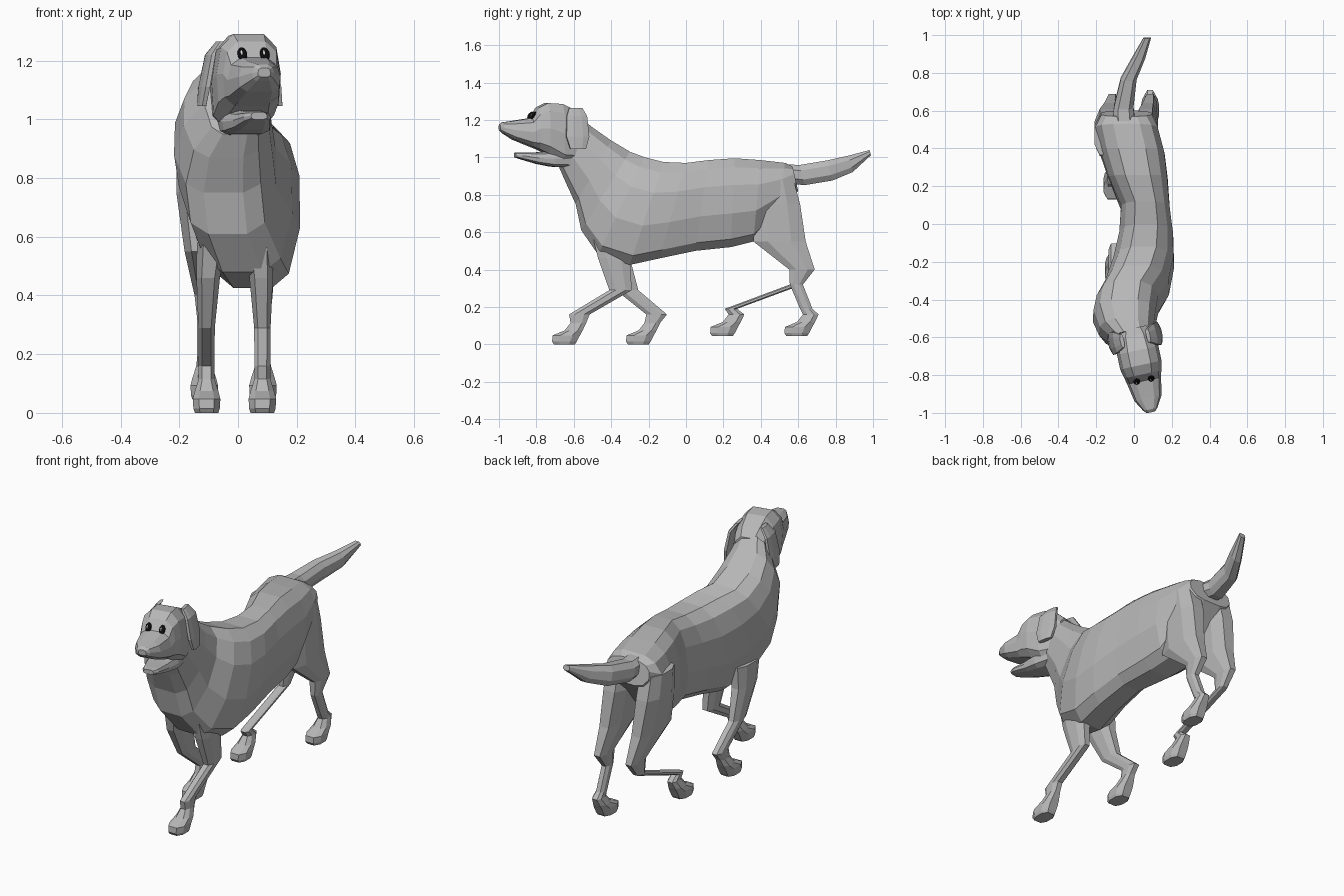
import bpy, bmesh, math
from mathutils import Vector, Matrix

if "Cube" in bpy.data.objects:
    bpy.data.objects.remove(bpy.data.objects["Cube"])


def material(name, rgb):
    m = bpy.data.materials.new(name)
    m.diffuse_color = (*rgb, 1)
    m.use_nodes = True
    m.node_tree.nodes["Principled BSDF"].inputs["Base Color"].default_value = m.diffuse_color
    return m


COAT = material("grey coat", (0.48, 0.48, 0.48))
BLACK = material("eye black", (0.004, 0.004, 0.004))
WHITE = material("eye glint", (0.75, 0.75, 0.75))

# Cross-section templates: (x -1..1, height 0..1), right half, mirrored to a closed ring
BODY_HALF = [(0.42, 1), (0.78, 0.9), (0.98, 0.7), (1, 0.38), (0.76, 0.09), (0.4, 0)]
HEAD_HALF = [(0.48, 1), (0.86, 0.84), (1, 0.5), (0.94, 0.14), (0.6, 0)]
OCT = [(1, .45), (.55, 1), (-.55, 1), (-1, .45), (-1, -.45), (-.55, -1), (.55, -1), (1, -.45)]


def closed(half):
    return half + [(-x, h) for x, h in reversed(half)]


def loft(name, rings, mat=COAT):
    """Skin a list of equal-length point rings and cap both ends."""
    bm = bmesh.new()
    vs = [[bm.verts.new(p) for p in r] for r in rings]
    n = len(vs[0])
    for a, b in zip(vs, vs[1:]):
        for i in range(n):
            j = (i + 1) % n
            bm.faces.new((a[i], a[j], b[j], b[i]))
    bm.faces.new(vs[0])
    bm.faces.new(vs[-1])
    bmesh.ops.recalc_face_normals(bm, faces=bm.faces)
    me = bpy.data.meshes.new(name)
    bm.to_mesh(me)
    bm.free()
    me.materials.append(mat)
    ob = bpy.data.objects.new(name, me)
    bpy.context.collection.objects.link(ob)
    return ob


# Torso and neck: slanted sections (y top, y bottom, centre x, half width, z top, z bottom)
torso = [
    (-.57, -.68, -.01, .105, 1.215, .95),
    (-.50, -.645, -.04, .145, 1.16, .87),
    (-.40, -.59, -.05, .168, 1.09, .75),
    (-.30, -.56, -.035, .166, 1.03, .61),
    (-.22, -.47, .015, .17, 1.00, .48),
    (-.12, -.30, .05, .162, .975, .425),
    (.00, -.14, .064, .145, .97, .46),
    (.12, .05, .06, .13, .985, .50),
    (.26, .24, .02, .158, .995, .52),
    (.40, .36, -.01, .172, .985, .55),
    (.53, .48, -.04, .168, .97, .68),
    (.57, .60, -.04, .135, .95, .82),
]
loft("torso", [[(cx + w * x, yb + (yt - yb) * h, zb + (zt - zb) * h) for x, h in closed(BODY_HALF)]
               for yt, yb, cx, w, zt, zb in torso])


# Limbs: horizontal octagonal sections (x, y, z, half x, half y)
def limb(name, rings):
    return loft(name, [[(x + hx * a, y + hy * b, z) for a, b in OCT] for x, y, z, hx, hy in rings])


def foot(x, y, z):
    """Pastern and paw, from the narrow ankle down to the sole."""
    return [(x, y + .055, z + .115, .027, .042), (x, y + .03, z + .075, .040, .048),
            (x, y - .01, z + .048, .047, .073), (x, y - .02, z + .015, .045, .066),
            (x, y - .02, z, .04, .056)]


def front_leg(name, x, top_x, elbow_y, knee_y, paw_y):
    limb(name, [(top_x, -.40, .58, .05, .10), (x * .95, -.385, .46, .04, .085),
                (x, elbow_y, .29, .028, .06), (x, knee_y, .16, .027, .055)]
         + foot(x, paw_y, 0))


front_leg("front_leg_right", .083, .07, -.35, -.57, -.63)
front_leg("front_leg_left", -.107, -.09, -.315, -.157, -.235)


def hind_leg(name, x, hip_x, shank_y, paw_y):
    limb(name, [(hip_x, .47, .88, .065, .105), (hip_x, .485, .75, .065, .125),
                ((x + hip_x) / 2, .50, .55, .052, .14), (x, .62, .40, .033, .068),
                (x, .59, .32, .024, .035), (x, shank_y, .19, .024, .033)]
         + foot(x, paw_y, .045))


hind_leg("hind_leg_right", .085, .062, .643, .612)
hind_leg("hind_leg_left", -.115, -.145, .24, .215)

# Tail: upright sections swept backwards and sideways
tail = [(-.05, .50, .915, .06, .05), (-.055, .62, .905, .052, .054), (-.028, .77, .93, .042, .054),
        (.025, .88, .965, .034, .044), (.07, .985, 1.025, .02, .014)]
loft("tail", [[(x + hx * a, y + hz * b * -.25, z + hz * b) for a, b in OCT] for x, y, z, hx, hz in tail])

# Head parts live in a frame turned about z: side, forward, height
TURN = math.radians(12)


def head_point(side, fwd, z):
    return Vector((.005 + side * math.cos(TURN) + fwd * math.sin(TURN),
                   -.60 + side * math.sin(TURN) - fwd * math.cos(TURN), z))


def head_loft(name, rings):
    return loft(name, [[head_point(w * x, f, zb + (zt - zb) * h) for x, h in closed(HEAD_HALF)]
                       for f, w, zt, zb in rings])


# Skull and upper muzzle (forward, half width, z top, z bottom)
head_loft("head", [(-.05, .08, 1.205, 1.00), (-.01, .10, 1.245, .97), (.07, .112, 1.285, .97),
                   (.15, .112, 1.29, 1.02), (.20, .100, 1.265, 1.045), (.235, .092, 1.21, 1.058),
                   (.33, .073, 1.195, 1.095), (.39, .038, 1.187, 1.13), (.406, .022, 1.175, 1.145)])
head_loft("lower_jaw", [(.02, .085, 1.05, .945), (.12, .085, 1.035, .95), (.20, .066, 1.027, .965),
                        (.29, .047, 1.027, .99), (.322, .028, 1.025, 1.00)])

# Ears: thin hanging flaps close to the skull (height, side offset, thickness, half depth)
for side, name in ((-1, "ear_left"), (1, "ear_right")):
    flap = [(1.265, .070, .010, .035), (1.22, .103, .012, .055),
            (1.11, .124, .014, .062), (1.045, .133, .012, .042)]
    loft(name, [[head_point(side * (s + t * a), .005 + d * b, z) for a, b in OCT] for z, s, t, d in flap])


# Eyes: flattened balls lying on the sloping brow, each with a small glint
def ball(name, loc, size, mat):
    bm = bmesh.new()
    frame = (Matrix.Translation(loc) @ Matrix.Rotation(TURN, 4, 'Z')
             @ Matrix.Rotation(math.radians(-30), 4, 'X') @ Matrix.Diagonal((*size, 1)))
    bmesh.ops.create_uvsphere(bm, u_segments=12, v_segments=8, radius=1, matrix=frame)
    me = bpy.data.meshes.new(name)
    bm.to_mesh(me)
    bm.free()
    me.materials.append(mat)
    bpy.context.collection.objects.link(bpy.data.objects.new(name, me))


for side, name in ((-1, "left"), (1, "right")):
    ball("eye_" + name, head_point(side * .039, .231, 1.222), (.017, .010, .026), BLACK)
    ball("glint_" + name, head_point(side * .039 - .004, .2375, 1.227), (.004, .004, .010), WHITE)
